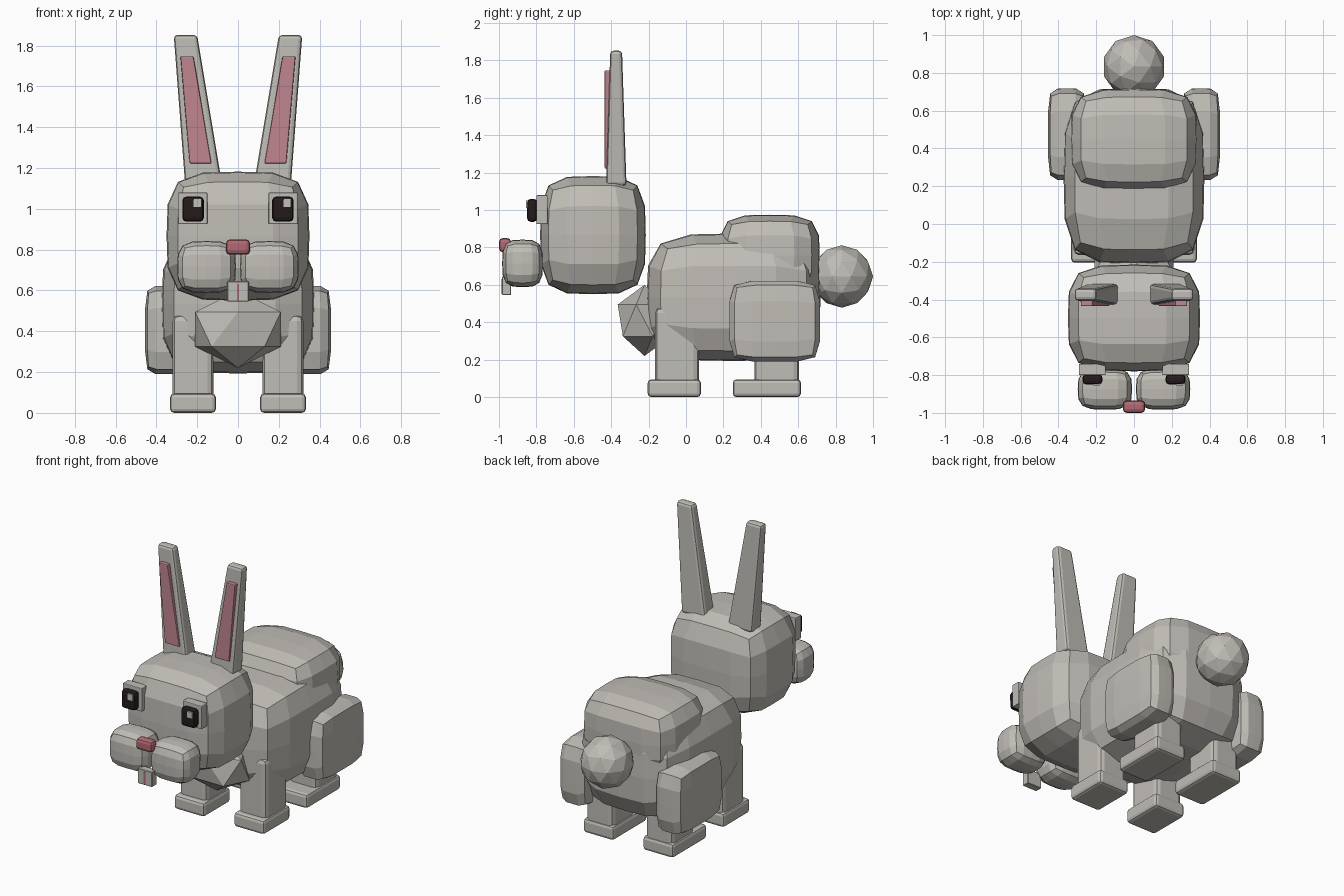
import bpy
import bmesh
import math
from mathutils import Vector

cube = bpy.data.objects.get("Cube")
if cube:
    bpy.data.objects.remove(cube, do_unlink=True)


def material(name, rgb):
    mat = bpy.data.materials.new(name)
    mat.use_nodes = True
    colour = (*rgb, 1)
    mat.diffuse_color = colour
    mat.node_tree.nodes["Principled BSDF"].inputs["Base Color"].default_value = colour
    return mat


FUR = material("grey_fur", (0.53, 0.51, 0.47))
PINK = material("ear_pink", (0.53, 0.24, 0.28))
NOSE = material("nose_pink", (0.44, 0.14, 0.17))
DARK = material("eye_dark", (0.018, 0.011, 0.011))
PALE = material("eye_highlight", (0.56, 0.54, 0.51))


def finish(bm, name, mat, bevel=0, segments=2):
    mesh = bpy.data.meshes.new(name)
    bmesh.ops.recalc_face_normals(bm, faces=bm.faces)
    bm.to_mesh(mesh)
    bm.free()
    mesh.materials.append(mat)
    obj = bpy.data.objects.new(name, mesh)
    bpy.context.collection.objects.link(obj)
    if bevel:
        mod = obj.modifiers.new("Bevel", "BEVEL")
        mod.width = bevel
        mod.segments = segments
        mod.limit_method = "NONE"
    return obj


def span(x, y, z):
    """Centre and half size from three (low, high) pairs."""
    pairs = (x, y, z)
    return (Vector([(a + b) / 2 for a, b in pairs]),
            Vector([(b - a) / 2 for a, b in pairs]))


def pillow(name, x, y, z, power=4, mat=FUR):
    """Chunky faceted block with softly rounded corners."""
    centre, half = span(x, y, z)
    bm = bmesh.new()
    bmesh.ops.create_cube(bm, size=2)
    bmesh.ops.subdivide_edges(bm, edges=bm.edges[:], cuts=3, use_grid_fill=True)
    for v in bm.verts:
        length = sum(abs(c) ** power for c in v.co) ** (1 / power)
        v.co = centre + v.co / length * half
    return finish(bm, name, mat)


def box(name, x, y, z, mat=FUR, bevel=0, segments=2):
    centre, half = span(x, y, z)
    bm = bmesh.new()
    bmesh.ops.create_cube(bm, size=2)
    for v in bm.verts:
        v.co = centre + v.co * half
    return finish(bm, name, mat, bevel, segments)


def taper(name, z, base_x, base_y, top_x, top_y, mat, bevel):
    """Box whose base and top rectangles differ."""
    bm = bmesh.new()
    bmesh.ops.create_cube(bm, size=2)
    for v in bm.verts:
        xs, ys = (top_x, top_y) if v.co.z > 0 else (base_x, base_y)
        v.co = (xs[v.co.x > 0], ys[v.co.y > 0], z[v.co.z > 0])
    return finish(bm, name, mat, bevel)


def ball(name, centre, radii, detail, turn=0):
    bm = bmesh.new()
    bmesh.ops.create_icosphere(bm, subdivisions=detail, radius=1)
    obj = finish(bm, name, FUR)
    obj.location, obj.scale = centre, radii
    obj.rotation_euler.z = turn
    return obj


def sided(a, b, side):
    """Low-high x pair, mirrored to the chosen side."""
    return tuple(sorted((a * side, b * side)))


# Torso, rump, head, tail and chest tuft
pillow("body", (-0.373, 0.373), (-0.21, 0.72), (0.193, 0.875))
pillow("rump", (-0.335, 0.335), (0.18, 0.715), (0.54, 0.975))
pillow("head", (-0.35, 0.35), (-0.78, -0.215), (0.55, 1.182))
ball("tail", (0, 0.833, 0.645), (0.167, 0.167, 0.167), 2)
ball("chest_tuft", (0, -0.222, 0.41), (0.16, 0.247, 0.19), 1, -math.pi / 2)

for side, label in ((1, "left"), (-1, "right")):
    # Legs and feet
    pillow(label + "_thigh", sided(0.255, 0.455, side), (0.232, 0.717), (0.19, 0.622), 6)
    box(label + "_front_leg", sided(0.12, 0.32, side), (-0.165, 0.07), (0.05, 0.48), bevel=0.03)
    box(label + "_back_leg", sided(0.12, 0.32, side), (0.365, 0.605), (0.05, 0.4), bevel=0.03)
    for end, y in (("front", (-0.205, 0.08)), ("back", (0.25, 0.615))):
        box(f"{label}_{end}_foot", sided(0.108, 0.333, side), y, (0, 0.095), bevel=0.02)

    # Ears
    taper(label + "_ear", (1.13, 1.852),
          sided(0.08, 0.26, side), (-0.427, -0.318),
          sided(0.2, 0.315, side), (-0.405, -0.342), FUR, 0.018)
    taper(label + "_inner_ear", (1.222, 1.747),
          sided(0.13, 0.237, side), (-0.435, -0.4),
          sided(0.218, 0.282, side), (-0.435, -0.4), PINK, 0.006)

    # Eyes, with the highlight on the same side of both
    eye_x = 0.22 * side
    box(label + "_eye_socket", sided(0.15, 0.292, side), (-0.8, -0.74), (0.925, 1.08), bevel=0.005)
    box(label + "_eye", sided(0.167, 0.273, side), (-0.85, -0.795), (0.937, 1.06), DARK, 0.02)
    box(label + "_eye_highlight", (eye_x + 0.002, eye_x + 0.04), (-0.856, -0.84),
        (1.01, 1.05), PALE)

    # Cheeks
    pillow(label + "_cheek", sided(0.01, 0.298, side), (-0.983, -0.765), (0.588, 0.842), 3.5)

# Nose and front teeth
box("nose", (-0.059, 0.059), (-1, -0.935), (0.775, 0.85), NOSE, 0.02)
box("teeth", (-0.053, 0.053), (-0.983, -0.935), (0.545, 0.645), FUR, 0.003, 1)
box("tooth_gap", (-0.006, 0.006), (-0.987, -0.979), (0.55, 0.632), NOSE)
